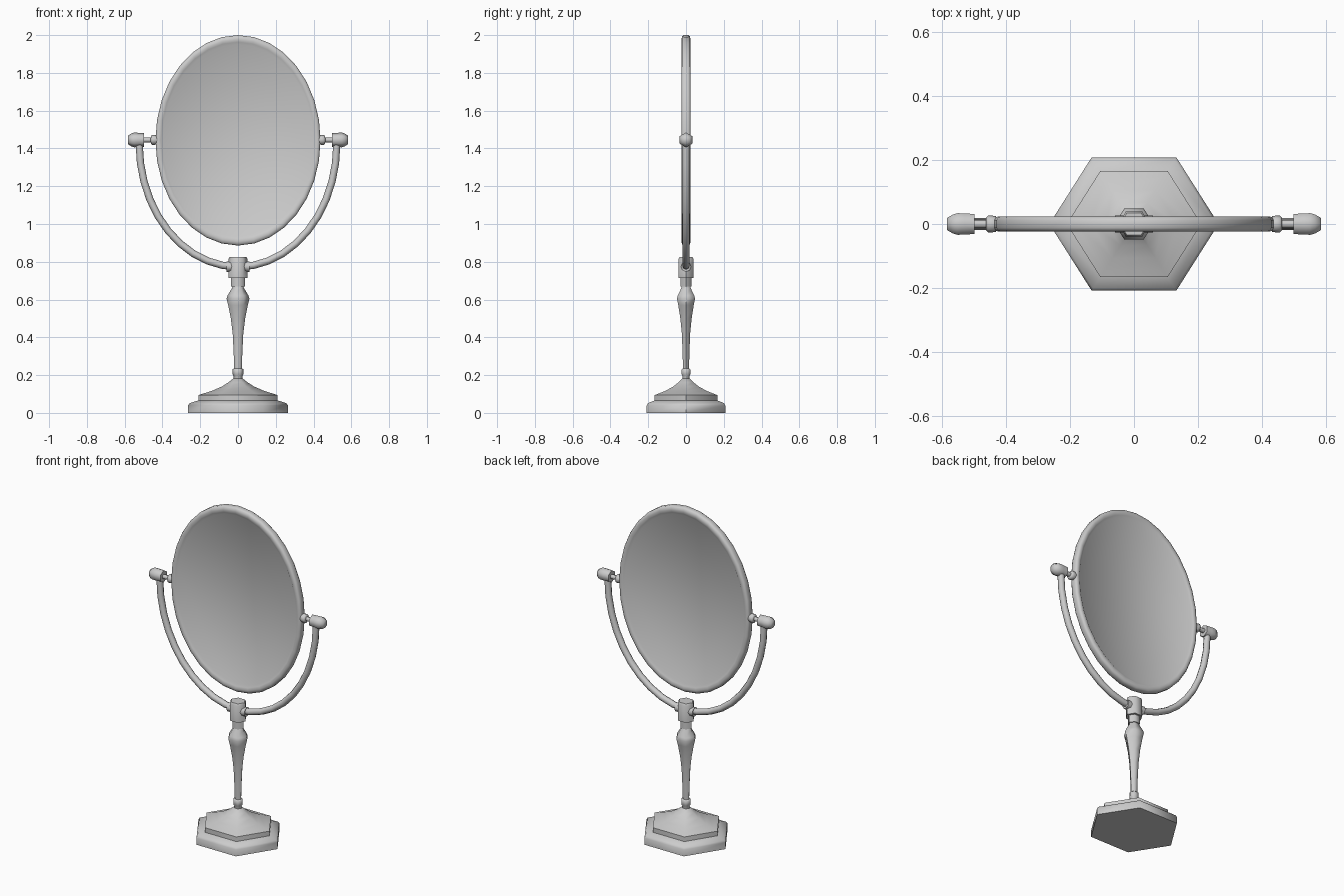
import bpy, bmesh
from math import pi, sin, cos, radians
from mathutils import Matrix

if "Cube" in bpy.data.objects:
    bpy.data.objects.remove(bpy.data.objects["Cube"])


def smooth(ob, angle):
    bpy.ops.object.select_all(action='DESELECT')
    ob.select_set(True)
    bpy.context.view_layer.objects.active = ob
    bpy.ops.object.shade_smooth_by_angle(angle=radians(angle))


def lathe(name, profile, sides, matrix, angle=62):
    """Revolve (radius, height) points around local z, with both ends capped."""
    bm = bmesh.new()
    rings = [[bm.verts.new((r * cos(2 * pi * i / sides), r * sin(2 * pi * i / sides), h))
              for i in range(sides)] for r, h in profile]
    for a, b in zip(rings, rings[1:]):
        for i in range(sides):
            j = (i + 1) % sides
            bm.faces.new((a[i], a[j], b[j], b[i]))
    bm.faces.new(rings[0][::-1])
    bm.faces.new(rings[-1])
    bm.transform(matrix)
    bmesh.ops.recalc_face_normals(bm, faces=bm.faces)
    mesh = bpy.data.meshes.new(name)
    bm.to_mesh(mesh)
    bm.free()
    ob = bpy.data.objects.new(name, mesh)
    bpy.context.collection.objects.link(ob)
    smooth(ob, angle)
    return ob


# hexagonal stand, slightly squashed front to back
HEX = Matrix.Diagonal((1, 0.91, 1, 1))
lathe("base", [(0.264, 0), (0.264, 0.04), (0.255, 0.052), (0.21, 0.066), (0.21, 0.094),
               (0.185, 0.102), (0.135, 0.118), (0.085, 0.14), (0.05, 0.162),
               (0.025, 0.182)], 6, HEX)
lathe("neck_collar", [(0.023, 0.17), (0.023, 0.195), (0.029, 0.205), (0.029, 0.23),
                      (0.022, 0.236)], 6, HEX)
lathe("column", [(0.02, 0.225), (0.023, 0.32), (0.028, 0.42), (0.038, 0.50), (0.052, 0.57),
                 (0.061, 0.605), (0.055, 0.622), (0.032, 0.66), (0.028, 0.672)], 6, HEX)
lathe("upper_collar", [(0.036, 0.668), (0.036, 0.716)], 6, HEX)
lathe("arm_socket", [(0.05, 0.714), (0.05, 0.815), (0.044, 0.826)], 6, HEX)

# half-oval yoke
curve = bpy.data.curves.new("yoke", 'CURVE')
curve.dimensions = '3D'
curve.bevel_depth = 0.019
curve.bevel_resolution = 2
curve.use_fill_caps = True
spline = curve.splines.new('POLY')
STEPS = 20
spline.points.add(STEPS)
for i, p in enumerate(spline.points):
    t = pi + pi * i / STEPS
    p.co = (0.523 * cos(t), 0, 1.425 + 0.652 * sin(t), 1)
yoke = bpy.data.objects.new("yoke", curve)
bpy.context.collection.objects.link(yoke)
bpy.ops.object.select_all(action='DESELECT')
yoke.select_set(True)
bpy.context.view_layer.objects.active = yoke
bpy.ops.object.convert(target='MESH')
smooth(bpy.context.view_layer.objects.active, 62)

# oval looking glass with a rounded rim and shallow faces on both sides
half = [(0.398, 0.013), (0.408, 0.021), (0.42, 0.024), (0.432, 0.021), (0.437, 0.012)]
profile = [(r, -h) for r, h in half] + [(r, h) for r, h in half[::-1]]
oval = (Matrix.Translation((0, 0, 1.443)) @ Matrix.Diagonal((1, 1, 0.557 / 0.437, 1))
        @ Matrix.Rotation(pi / 2, 4, 'X'))
lathe("mirror", profile, 32, oval)

# pivots, knobs and yoke ferrules on both sides
for side, s in (("left", -1), ("right", 1)):
    def along(z):
        return Matrix.Translation((0, 0, z)) @ Matrix.Rotation(s * pi / 2, 4, 'Y')
    lathe("pivot_" + side, [(0.024, 0.43), (0.026, 0.442), (0.026, 0.456), (0.02, 0.461),
                            (0.013, 0.462), (0.013, 0.505)], 8, along(1.445))
    lathe("knob_" + side, [(0.036, 0.497), (0.038, 0.53), (0.039, 0.55), (0.034, 0.565),
                           (0.022, 0.583)], 6, along(1.445))
    lathe("ferrule_" + side, [(0.027, 0.02), (0.027, 0.06)], 8, along(0.774))
